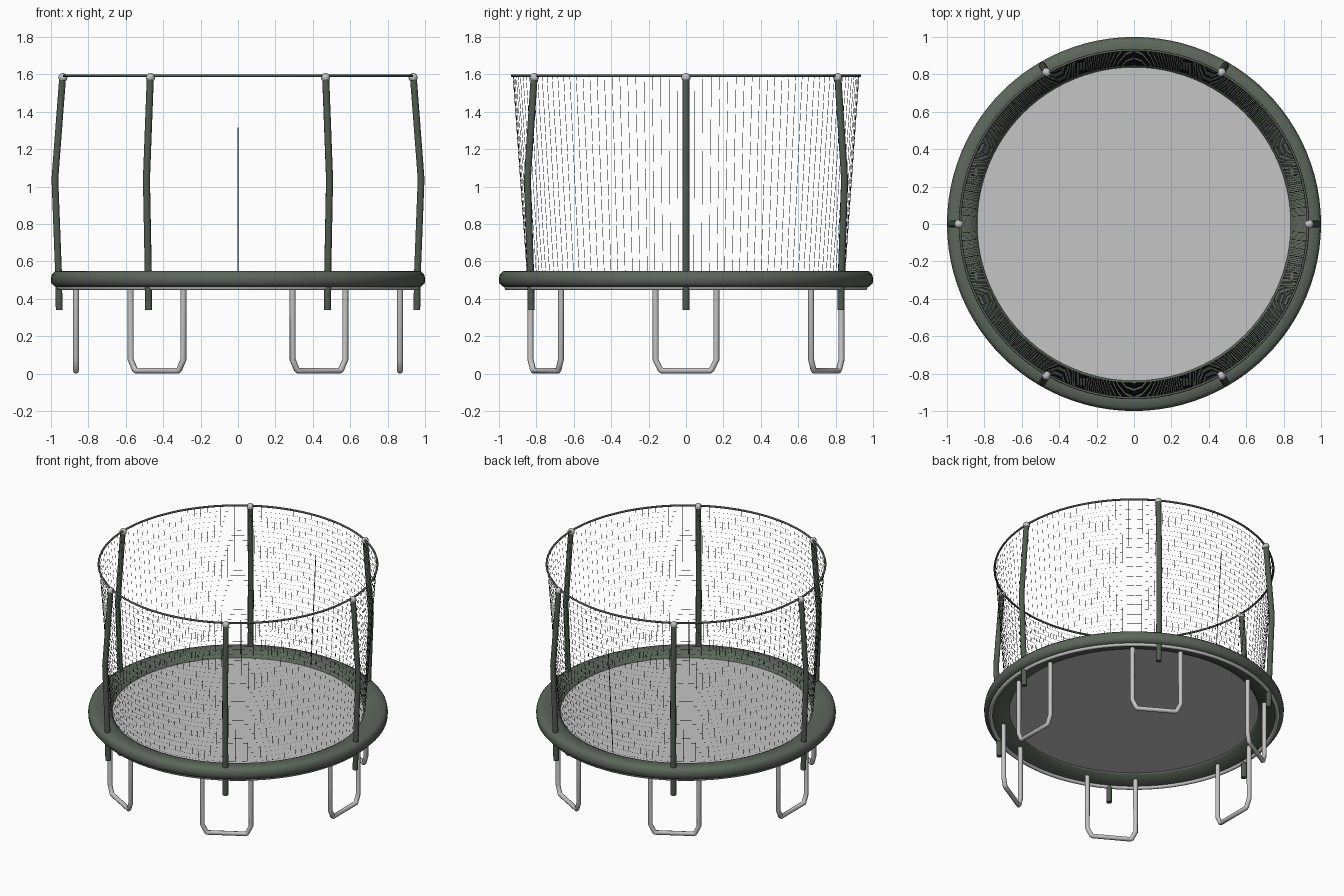
import bpy, bmesh, math
from mathutils import Vector, Matrix

old = bpy.data.objects.get("Cube")
if old:
    bpy.data.objects.remove(old, do_unlink=True)


def material(name, r, g, b):
    m = bpy.data.materials.new(name)
    m.use_nodes = True
    m.diffuse_color = (r, g, b, 1)
    bsdf = next(n for n in m.node_tree.nodes if n.type == 'BSDF_PRINCIPLED')
    bsdf.inputs["Base Color"].default_value = (r, g, b, 1)
    return m


GREEN = material("pad green", 0.108, 0.132, 0.106)
SLEEVE = material("pole green", 0.085, 0.105, 0.083)
STEEL = material("galvanised grey", 0.55, 0.55, 0.55)
MAT = material("mat grey", 0.55, 0.56, 0.55)
NET = material("net black", 0.012, 0.014, 0.012)


def add_mesh(name, bm, mat, smooth=True):
    me = bpy.data.meshes.new(name)
    bm.to_mesh(me)
    bm.free()
    me.materials.append(mat)
    for p in me.polygons:
        p.use_smooth = smooth
    ob = bpy.data.objects.new(name, me)
    bpy.context.collection.objects.link(ob)
    return ob


def tube(name, points, radius, mat, closed=False):
    cu = bpy.data.curves.new(name, 'CURVE')
    cu.dimensions = '3D'
    cu.bevel_depth = radius
    cu.bevel_resolution = 3
    cu.use_fill_caps = True
    sp = cu.splines.new('POLY')
    sp.points.add(len(points) - 1)
    for p, co in zip(sp.points, points):
        p.co = (*co, 1)
    sp.use_cyclic_u = closed
    cu.materials.append(mat)
    ob = bpy.data.objects.new(name, cu)
    bpy.context.collection.objects.link(ob)
    return ob


def polar(r, a, z):
    return Vector((r * math.cos(a), r * math.sin(a), z))


def circle(r, z, n=96):
    return [polar(r, math.tau * i / n, z) for i in range(n)]


def lathe_ring(name, profile, mat, n=96):
    bm = bmesh.new()
    rings = [[bm.verts.new(c) for c in circle(r, z, n)] for r, z in profile]
    for k, ring in enumerate(rings):
        nxt = rings[(k + 1) % len(rings)]
        for i in range(n):
            j = (i + 1) % n
            bm.faces.new((ring[i], ring[j], nxt[j], nxt[i]))
    bmesh.ops.recalc_face_normals(bm, faces=bm.faces)
    return add_mesh(name, bm, mat)


# Padded rim, frame ring and jumping mat
lathe_ring("safety_pad", [(0.83, 0.505), (0.85, 0.525), (0.89, 0.545), (0.94, 0.55),
                          (0.98, 0.547), (0.995, 0.532), (1.0, 0.51), (0.998, 0.482),
                          (0.975, 0.463), (0.93, 0.465), (0.84, 0.492)], GREEN)
tube("frame_ring", circle(0.957, 0.46), 0.014, STEEL, True)

bm = bmesh.new()
bmesh.ops.create_cone(bm, cap_ends=True, segments=96, radius1=0.84, radius2=0.84,
                      depth=0.01, matrix=Matrix.Translation((0, 0, 0.508)))
add_mesh("jumping_mat", bm, MAT, False)

# Six stations, each with a bent pole, its cap and a U-shaped leg
for k in range(6):
    a = math.tau * k / 6
    pole = [polar(r, a, z) for r, z in ((0.956, 0.34), (0.96, 0.55), (0.979, 1.04), (0.938, 1.58))]
    tube(f"net_pole_{k + 1}", pole, 0.019, SLEEVE)

    bm = bmesh.new()
    bmesh.ops.create_uvsphere(bm, u_segments=16, v_segments=10, radius=0.024,
                              matrix=Matrix.Translation(polar(0.936, a, 1.583)))
    add_mesh(f"pole_cap_{k + 1}", bm, STEEL)

    side = Vector((-math.sin(a), math.cos(a), 0))
    half = [(0.163, 0.475), (0.163, 0.075), (0.137, 0.022), (0.129, 0.016)]
    path = half + [(-s, z) for s, z in reversed(half)]
    tube(f"leg_{k + 1}", [polar(0.866, a, z) + side * s for s, z in path], 0.016, STEEL)

# Top hoop
tube("top_hoop", circle(0.93, 1.593), 0.007, SLEEVE, True)

# Safety net of flat strands, each widened along y
STRANDS, ROWS = 128, 30
LOW, HIGH = (0.85, 0.535), (0.925, 1.59)
WIDTH = Vector((0, 0.002, 0))


def net_point(i, t):
    r = LOW[0] + (HIGH[0] - LOW[0]) * t
    return polar(r, math.tau * i / STRANDS, LOW[1] + (HIGH[1] - LOW[1]) * t)


def strand(bm, p, q, width):
    bm.faces.new([bm.verts.new(c) for c in (p - width / 2, q - width / 2, q + width / 2, p + width / 2)])


bm = bmesh.new()
for i in range(STRANDS):
    strand(bm, net_point(i, 0), net_point(i, 1), WIDTH)
    for row in range(ROWS + 1):
        t = row / ROWS
        strand(bm, net_point(i, t), net_point(i + 1, t), WIDTH)
add_mesh("safety_net", bm, NET, False)

# Door zip at the back of the net
bm = bmesh.new()
back = STRANDS / 4
strand(bm, net_point(back, 0), net_point(back, 0.74), Vector((0.006, 0, 0)))
add_mesh("door_zip", bm, NET, False)
